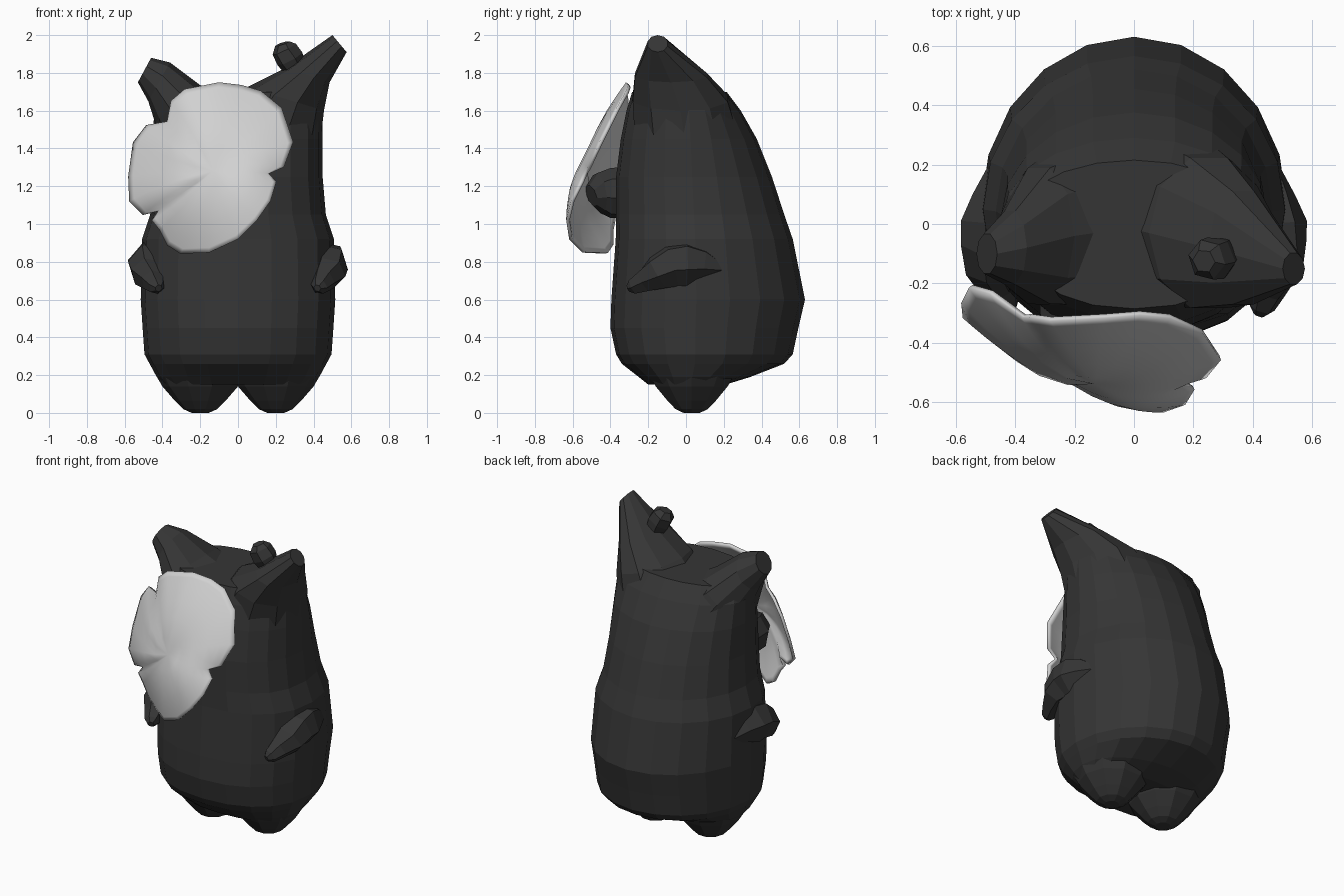
import bpy, bmesh, math
from mathutils import Vector

if "Cube" in bpy.data.objects:
    bpy.data.objects.remove(bpy.data.objects["Cube"])


def material(name, v):
    m = bpy.data.materials.new(name)
    m.diffuse_color = (v, v, v, 1)
    m.use_nodes = True
    m.node_tree.nodes["Principled BSDF"].inputs["Base Color"].default_value = m.diffuse_color
    return m


DARK = material("charcoal", 0.036)
PALE = material("pale grey", 0.64)


def finish(name, bm, mat, smooth=False):
    bmesh.ops.recalc_face_normals(bm, faces=bm.faces)
    me = bpy.data.meshes.new(name)
    bm.to_mesh(me)
    bm.free()
    me.materials.append(mat)
    for p in me.polygons:
        p.use_smooth = smooth
    ob = bpy.data.objects.new(name, me)
    bpy.context.collection.objects.link(ob)
    return ob


def loft(name, rings, mat):
    """Skin a list of closed rings and cap both ends."""
    bm = bmesh.new()
    rows = [[bm.verts.new(p) for p in r] for r in rings]
    n = len(rows[0])
    for a, b in zip(rows, rows[1:]):
        for i in range(n):
            j = (i + 1) % n
            bm.faces.new((a[i], a[j], b[j], b[i]))
    bm.faces.new(rows[0][::-1])
    bm.faces.new(rows[-1])
    return finish(name, bm, mat)


def body_ring(z, hw, front, back, n=20):
    """Egg-shaped section: round back, flatter front."""
    pts = []
    yc = 0.02 + (front + back) * 0.15
    for i in range(n):
        a = 2 * math.pi * i / n
        s, c = math.sin(a), math.cos(a)
        if c >= 0:
            pts.append((hw * s, yc + (back - yc) * c, z))
        else:
            pts.append((hw * math.copysign(abs(s) ** 0.9, s), yc - (yc - front) * abs(c) ** 0.85, z))
    return pts


def ear_ring(outer, inner, yc, ry, n=10):
    """Tilted oval spanning two points in the front view."""
    o, i = Vector((outer[0], yc, outer[1])), Vector((inner[0], yc, inner[1]))
    mid, half = (o + i) / 2, (o - i) / 2
    return [mid + half * math.cos(a) + Vector((0, ry * math.sin(a), 0))
            for a in (2 * math.pi * k / n for k in range(n))]


def tube(name, path, n=6):
    """Tapered tube along (x, y, z, radius) stations."""
    pts = [Vector(p[:3]) for p in path]
    rings = []
    for k, p in enumerate(pts):
        d = (pts[min(k + 1, len(pts) - 1)] - pts[max(k - 1, 0)]).normalized()
        u = d.cross(Vector((0.2, 0.1, 1))).normalized()
        v = d.cross(u)
        rings.append([p + path[k][3] * (u * math.cos(a) + v * math.sin(a))
                      for a in (2 * math.pi * i / n for i in range(n))])
    return loft(name, rings, DARK)


# Body
loft("body", [body_ring(*r) for r in (
    (0.15, 0.395, -0.20, 0.21), (0.19, 0.43, -0.25, 0.34), (0.26, 0.468, -0.34, 0.52),
    (0.31, 0.495, -0.37, 0.565), (0.45, 0.505, -0.40, 0.595), (0.60, 0.515, -0.395, 0.63),
    (0.92, 0.508, -0.372, 0.565), (1.05, 0.465, -0.37, 0.52), (1.25, 0.448, -0.37, 0.455),
    (1.45, 0.448, -0.345, 0.375), (1.60, 0.445, -0.315, 0.29), (1.70, 0.40, -0.285, 0.215))], DARK)

# Ears, one tall and one short
loft("tall_ear", [ear_ring(*r) for r in (
    ((0.43, 1.38), (-0.10, 1.58), 0.005, 0.29), ((0.455, 1.60), (0.05, 1.725), -0.03, 0.265),
    ((0.485, 1.75), (0.25, 1.825), -0.08, 0.20), ((0.575, 1.91), (0.50, 2.0), -0.15, 0.055))], DARK)
loft("short_ear", [ear_ring(*r) for r in (
    ((-0.42, 1.36), (0.08, 1.58), 0.0, 0.29), ((-0.44, 1.54), (-0.2, 1.735), -0.04, 0.24),
    ((-0.475, 1.65), (-0.36, 1.855), -0.08, 0.13), ((-0.53, 1.75), (-0.46, 1.88), -0.10, 0.07))], DARK)

# Small lump on the tall ear, and the snout behind the mask
tube("ear_lump", [(0.30, -0.10, 1.82, 0.06), (0.275, -0.115, 1.875, 0.075),
                  (0.245, -0.12, 1.925, 0.07), (0.235, -0.125, 1.955, 0.04)])
tube("snout", [(-0.18, -0.25, 1.165, 0.14), (-0.18, -0.40, 1.165, 0.135),
               (-0.16, -0.46, 1.165, 0.11), (-0.14, -0.50, 1.15, 0.06)], 8)

# Arms and feet, mirrored
for side, s in (("left", -1), ("right", 1)):
    tube(side + "_arm", [(s * 0.46, 0.20, 0.76, 0.03), (s * 0.45, 0.10, 0.78, 0.095),
                         (s * 0.455, 0.0, 0.785, 0.13), (s * 0.465, -0.08, 0.78, 0.12),
                         (s * 0.475, -0.15, 0.74, 0.095), (s * 0.45, -0.22, 0.70, 0.065),
                         (s * 0.43, -0.28, 0.67, 0.045), (s * 0.42, -0.305, 0.66, 0.02)])
    feet = []
    for z, r in ((0.0, 0.045), (0.02, 0.09), (0.065, 0.135), (0.14, 0.2), (0.2, 0.235)):
        feet.append([(s * 0.2 + r * math.cos(a), 0.03 + r * math.sin(a), z)
                     for a in (2 * math.pi * k / 10 for k in range(10))])
    loft(side + "_foot", feet, DARK)

# Petal mask: outline of (x, y, z), filled as a bulged fan
RIM = [(-0.1, -.31, 1.745), (0.02, -.30, 1.73), (0.12, -.31, 1.70), (0.23, -.36, 1.61),
       (0.29, -.45, 1.43), (0.24, -.51, 1.30), (0.16, -.53, 1.265), (0.20, -.55, 1.22),
       (0.17, -.60, 1.12), (0.10, -.625, 1.02), (0.0, -.61, 0.92), (-0.15, -.54, 0.85),
       (-0.30, -.42, 0.845), (-0.37, -.39, 0.89), (-0.41, -.39, 0.97), (-0.45, -.38, 1.02),
       (-0.42, -.38, 1.07), (-0.50, -.35, 1.05), (-0.57, -.31, 1.12), (-0.575, -.26, 1.25),
       (-0.55, -.21, 1.43), (-0.48, -.23, 1.52), (-0.37, -.31, 1.54), (-0.35, -.31, 1.65),
       (-0.28, -.32, 1.71)]
n = len(RIM)
rim = [Vector(p) for p in RIM]
soft = [sum((rim[(i + k) % n] for k in range(-2, 3)), Vector()) / 5 for i in range(n)]
bm = bmesh.new()
c = Vector((-0.13, -0.53, 1.28))
hub = bm.verts.new(c)
rows = []
for t in (0.25, 0.5, 0.7, 0.85, 0.95, 1.0):
    rows.append([bm.verts.new(c.lerp(q.lerp(p, t ** 2), t)
                              - Vector((0, (0.27 if p.x < -0.46 else 0.18) * t * (1 - t), 0)))
                 for p, q in zip(rim, soft)])
for i in range(n):
    j = (i + 1) % n
    bm.faces.new((hub, rows[0][i], rows[0][j]))
    for a, b in zip(rows, rows[1:]):
        bm.faces.new((a[i], b[i], b[j], a[j]))
mask = finish("petal_mask", bm, PALE, True)
mod = mask.modifiers.new("thickness", "SOLIDIFY")
mod.thickness = 0.018
mod.offset = 0
